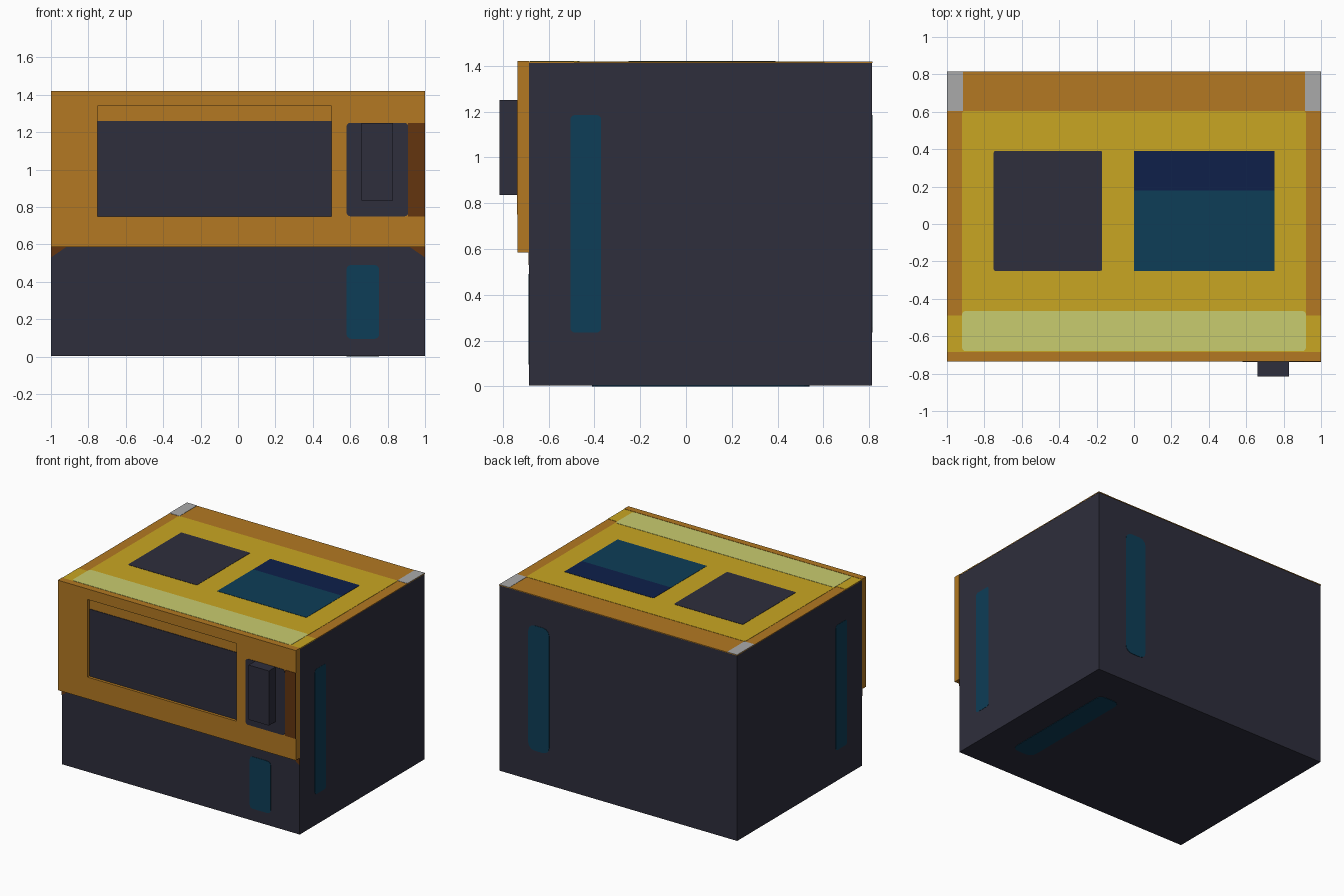
import bpy
import bmesh
from mathutils import Vector

if "Cube" in bpy.data.objects:
    bpy.data.objects.remove(bpy.data.objects["Cube"], do_unlink=True)


def material(name, rgb):
    linear = [((c / 255 + 0.055) / 1.055) ** 2.4 for c in rgb]
    mat = bpy.data.materials.new(name)
    mat.use_nodes = True
    mat.diffuse_color = (*linear, 1)
    bsdf = mat.node_tree.nodes["Principled BSDF"]
    bsdf.inputs["Base Color"].default_value = (*linear, 1)
    bsdf.inputs["Roughness"].default_value = 0.8
    return mat


dark = material("charcoal", (46, 46, 60))
amber = material("amber", (179, 121, 34))
yellow = material("yellow", (201, 166, 34))
pale = material("pale yellow", (201, 204, 110))
teal = material("deep teal", (13, 61, 87))
navy = material("navy", (14, 32, 74))
brown = material("brown", (99, 53, 15))
grey = material("light grey", (170, 170, 170))


def add_object(name, bm, mat):
    bmesh.ops.recalc_face_normals(bm, faces=bm.faces)
    mesh = bpy.data.meshes.new(name)
    bm.to_mesh(mesh)
    bm.free()
    mesh.materials.append(mat)
    obj = bpy.data.objects.new(name, mesh)
    bpy.context.collection.objects.link(obj)
    return obj


def box(name, mat, x, y, z, axis=None, radius=0):
    """Box from ranges; edges along the axis can be rounded."""
    bm = bmesh.new()
    bmesh.ops.create_cube(bm, size=1)
    for v in bm.verts:
        v.co = Vector([(r[0] + r[1]) / 2 + c * (r[1] - r[0])
                       for r, c in zip((x, y, z), v.co)])
    if radius:
        edges = [e for e in bm.edges
                 if abs((e.verts[0].co - e.verts[1].co).normalized()[axis]) > 0.9]
        bmesh.ops.bevel(bm, geom=edges, offset=radius, segments=3,
                        profile=0.5, affect='EDGES')
    return add_object(name, bm, mat)


TOP, FRONT, BACK, PANEL = 1.42, -0.685, 0.815, -0.735
SKIN = 0.003

# Main cabinet
box("cabinet", dark, (-1 + SKIN, 1 - SKIN), (FRONT, BACK - SKIN), (SKIN, TOP - 2 * SKIN))
for name, x in (("left_wall", (1 - SKIN, 1 - SKIN / 2)),
                ("right_wall", (-1 + SKIN / 2, -1 + SKIN))):
    box(name, dark, x, (FRONT, BACK - SKIN), (SKIN, TOP - 2 * SKIN))

# Front panel with a shallow window recess
panel = box("front_panel", amber, (-1, 1), (PANEL, FRONT), (0.585, TOP))
cutter = box("window_cutter", amber, (-0.75, 0.5), (PANEL - 0.1, PANEL + 0.025), (0.75, 1.34))
cutter.hide_render = True
cutter.hide_viewport = True
cut = panel.modifiers.new("window recess", 'BOOLEAN')
cut.operation = 'DIFFERENCE'
cut.solver = 'EXACT'
cut.object = cutter
box("window", dark, (-0.75, 0.5), (PANEL + 0.021, PANEL + 0.026), (0.75, 1.26))

# Handle and its painted backing
paint_y = (PANEL - SKIN, PANEL + SKIN)
box("handle", dark, (0.66, 0.83), (-0.815, PANEL), (0.835, 1.25))
box("handle_backing", dark, (0.58, 0.91), paint_y, (0.75, 1.25), 1, 0.02)
box("handle_side_patch", brown, (0.91, 1), paint_y, (0.75, 1.25))

# Small brown corners under the front panel
for name, s in (("left_corner", 1), ("right_corner", -1)):
    bm = bmesh.new()
    rim = [bm.verts.new((s * x, FRONT - SKIN, z))
           for x, z in ((1, 0.53), (1, 0.585), (0.92, 0.585))]
    face = bm.faces.new(rim)
    ext = bmesh.ops.extrude_face_region(bm, geom=[face])
    bmesh.ops.translate(bm, vec=(0, SKIN, 0),
                        verts=[g for g in ext["geom"] if isinstance(g, bmesh.types.BMVert)])
    add_object(name, bm, brown)

# Teal stripes on every wall and the underside
tall, across, along = (0.235, 1.185), (0.58, 0.755), (-0.505, -0.37)
box("front_stripe", teal, across, (FRONT - SKIN, FRONT), (0.095, 0.49), 1, 0.025)
box("back_stripe", teal, across, (BACK - 2 * SKIN, BACK), tall, 1, 0.05)
box("left_stripe", teal, (1 - 2 * SKIN, 1), along, tall, 0, 0.02)
box("right_stripe", teal, (-1, -1 + 2 * SKIN), along, tall, 0, 0.02)
box("bottom_stripe", teal, across, (-0.41, 0.54), (0, 2 * SKIN), 2, 0.05)


# Top deck, painted in thin layers
def layer(level):
    return (TOP - 3 * SKIN, TOP - 2 * SKIN + level * 0.002)


box("top_border", amber, (-1, 1), (FRONT, BACK), layer(1))
box("top_deck", yellow, (-0.92, 0.92), (FRONT, 0.605), layer(2), 2, 0.015)
for side, s in (("left", 1), ("right", -1)):
    box(side + "_front_tab", yellow, sorted((s * 0.9, s)), (FRONT, -0.49), layer(2))
    box(side + "_back_cap", grey, sorted((s * 0.915, s)), (0.605, BACK), layer(2))
box("top_front_stripe", pale, (-0.92, 0.92), (-0.68, -0.465), layer(3), 2, 0.02)
box("top_dark_square", dark, (-0.75, -0.17), (-0.25, 0.39), layer(3), 2, 0.008)
box("top_teal_square", teal, (0, 0.75), (-0.25, 0.18), layer(3))
box("top_navy_band", navy, (0, 0.75), (0.18, 0.39), layer(3))
